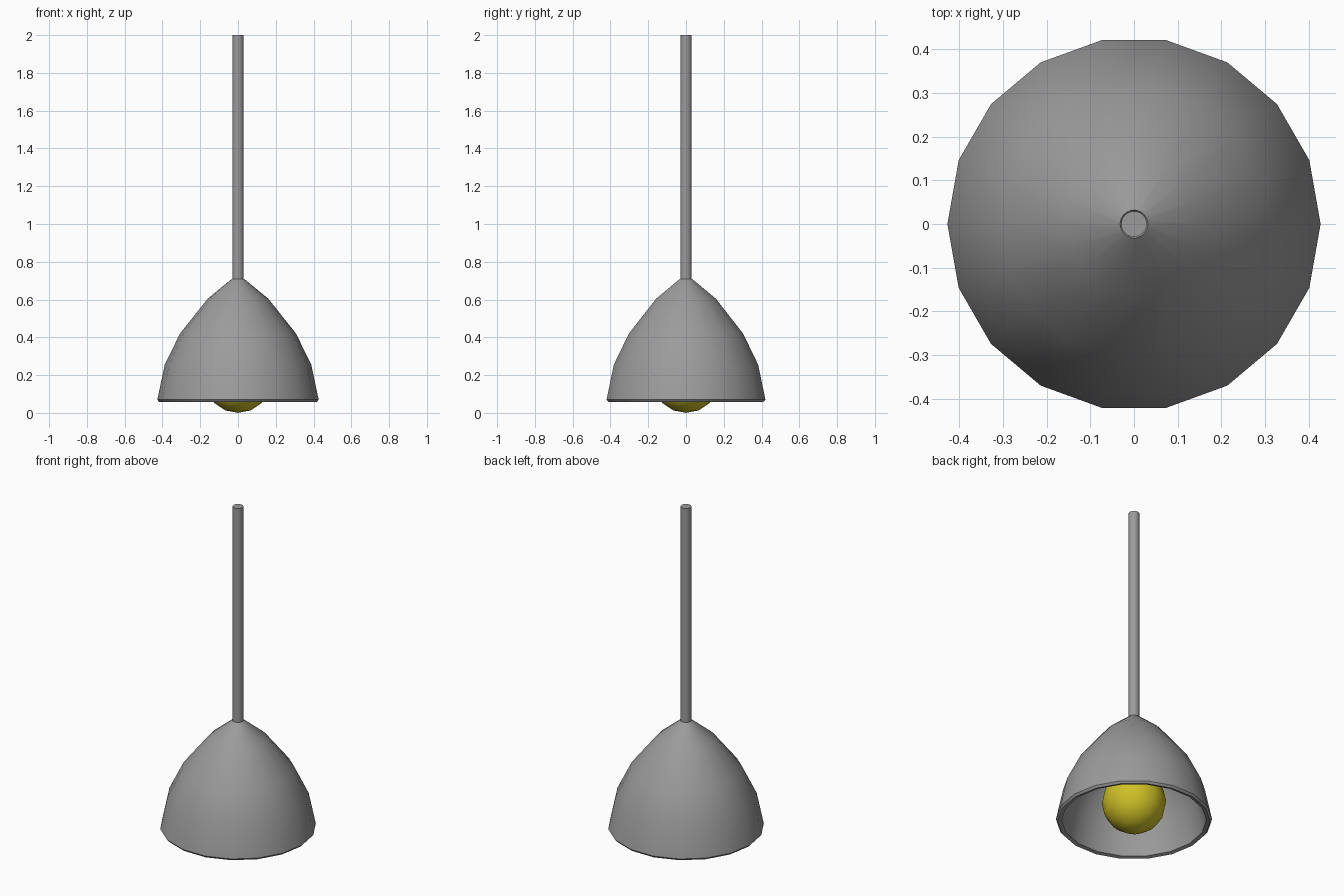
import bpy, bmesh, math

if "Cube" in bpy.data.objects:
    bpy.data.objects.remove(bpy.data.objects["Cube"])

SIDES = 18


def material(name, color):
    mat = bpy.data.materials.new(name)
    mat.diffuse_color = (*color, 1)
    mat.use_nodes = True
    mat.node_tree.nodes["Principled BSDF"].inputs["Base Color"].default_value = mat.diffuse_color
    return mat


grey = material("dark_grey", (0.33, 0.33, 0.33))
yellow = material("yellow", (0.62, 0.53, 0.02))


def finish(bm, name, mat, angle=50):
    bmesh.ops.recalc_face_normals(bm, faces=bm.faces)
    mesh = bpy.data.meshes.new(name)
    bm.to_mesh(mesh)
    bm.free()
    mesh.materials.append(mat)
    obj = bpy.data.objects.new(name, mesh)
    bpy.context.collection.objects.link(obj)
    bpy.ops.object.select_all(action='DESELECT')
    obj.select_set(True)
    bpy.context.view_layer.objects.active = obj
    bpy.ops.object.shade_smooth_by_angle(angle=math.radians(angle))
    return obj


def lathe(name, profile, sides, closed, angle=50):
    """Turn a (radius, z) profile around the z axis."""
    bm = bmesh.new()
    rings = []
    for r, z in profile:
        rings.append([bm.verts.new((r * math.cos(2 * math.pi * i / sides),
                                    r * math.sin(2 * math.pi * i / sides), z))
                      for i in range(sides)])
    pairs = list(zip(rings, rings[1:]))
    if closed:
        pairs.append((rings[-1], rings[0]))
    else:
        bm.faces.new(rings[0])
        bm.faces.new(rings[-1])
    for a, b in pairs:
        for i in range(sides):
            j = (i + 1) % sides
            bm.faces.new((a[i], a[j], b[j], b[i]))
    return finish(bm, name, grey, angle)


# Thick bell-shaped shade: outer wall upwards, inner wall downwards, chamfered rim
outer = [(0.427, 0.07), (0.388, 0.255), (0.307, 0.42), (0.16, 0.605), (0.032, 0.71)]
inner = [(0.015, 0.687), (0.139, 0.584), (0.282, 0.404), (0.358, 0.246),
         (0.396, 0.064), (0.417, 0.058)]
lathe("shade", outer + inner, SIDES, True, 40)

# Hanging rod
lathe("rod", [(0.0295, 0.69), (0.0295, 2.0)], SIDES, False)

# Round bulb
bm = bmesh.new()
bmesh.ops.create_uvsphere(bm, u_segments=16, v_segments=8, radius=0.176)
bmesh.ops.translate(bm, verts=bm.verts, vec=(0, 0, 0.176))
finish(bm, "bulb", yellow)
